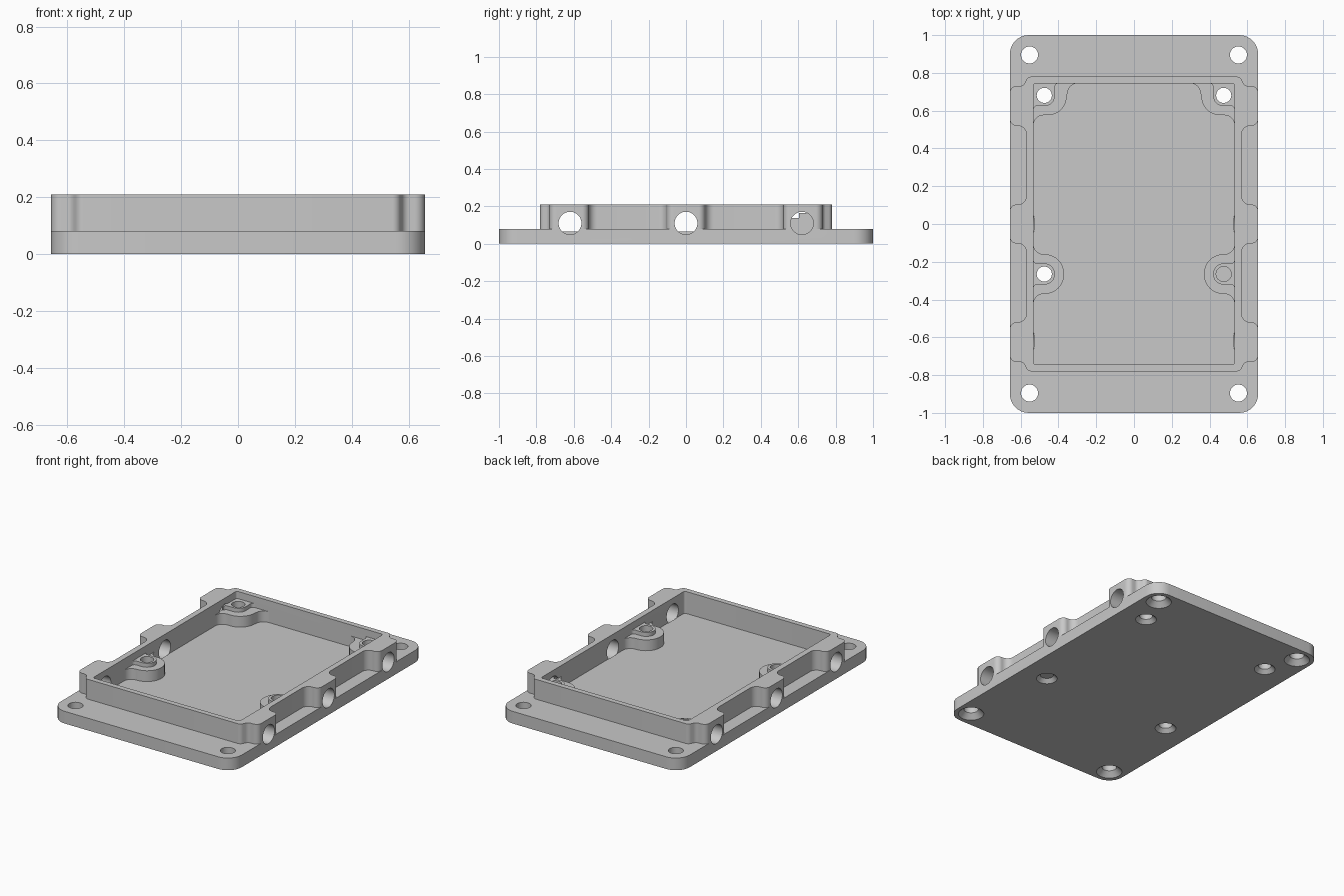
import bpy, bmesh, math
from mathutils import Vector, Matrix

if "Cube" in bpy.data.objects:
    bpy.data.objects.remove(bpy.data.objects["Cube"], do_unlink=True)

grey = bpy.data.materials.new("plain_grey")
grey.use_nodes = True
colour = (0.58, 0.58, 0.58, 1)
grey.diffuse_color = colour
grey.node_tree.nodes["Principled BSDF"].inputs["Base Color"].default_value = colour


def rounded(corners, steps=8):
    """Outline from (x, y, radius) corners, each rounded by a tangent arc."""
    out = []
    for i, (x, y, r) in enumerate(corners):
        p = Vector((x, y))
        if r == 0:
            out.append(p)
            continue
        a = (Vector(corners[i - 1][:2]) - p).normalized()
        b = (Vector(corners[(i + 1) % len(corners)][:2]) - p).normalized()
        half = a.angle(b) / 2
        centre = p + (a + b).normalized() * (r / math.sin(half))
        start = p + a * (r / math.tan(half)) - centre
        end = p + b * (r / math.tan(half)) - centre
        sweep = start.angle_signed(end)
        for k in range(steps + 1):
            out.append(centre + Matrix.Rotation(-sweep * k / steps, 2) @ start)
    return out


def finish(bm, name):
    bmesh.ops.recalc_face_normals(bm, faces=bm.faces)
    mesh = bpy.data.meshes.new(name)
    bm.to_mesh(mesh)
    bm.free()
    mesh.materials.append(grey)
    ob = bpy.data.objects.new(name, mesh)
    bpy.context.collection.objects.link(ob)
    return ob


def slab(name, outline, z0, z1, side=1):
    bm = bmesh.new()
    face = bm.faces.new([bm.verts.new((p.x * side, p.y, z0)) for p in outline])
    up = bmesh.ops.extrude_face_region(bm, geom=[face])["geom"]
    bmesh.ops.translate(bm, vec=(0, 0, z1 - z0),
                        verts=[v for v in up if isinstance(v, bmesh.types.BMVert)])
    return finish(bm, name)


def cone(name, centre, r1, r2, depth, turn=None):
    bm = bmesh.new()
    bmesh.ops.create_cone(bm, cap_ends=True, segments=48, radius1=r1, radius2=r2, depth=depth)
    if turn:
        bmesh.ops.rotate(bm, matrix=Matrix.Rotation(turn, 3, 'Y'), verts=bm.verts)
    bmesh.ops.translate(bm, vec=centre, verts=bm.verts)
    return finish(bm, name)


def combine(body, tool, operation):
    mod = body.modifiers.new("join", 'BOOLEAN')
    mod.operation, mod.object, mod.solver = operation, tool, 'EXACT'
    bpy.context.view_layer.objects.active = body
    bpy.ops.object.modifier_apply(modifier=mod.name)
    bpy.data.objects.remove(tool, do_unlink=True)


def box(x, y, r):
    return rounded([(x, y, r), (-x, y, r), (-x, -y, r), (x, -y, r)])


# Flanged base plate
EDGE, INNER, FLOOR = 0.657, 0.532, 0.066
body = slab("enclosure_body", box(EDGE, 1, 0.1), 0, 0.08)

# Wall outline with three side bosses, one quarter mirrored round
quarter = [(0.562, 0.78, 0.03), (0.586, 0.73, 0.03), (EDGE, 0.73, 0.035),
           (EDGE, 0.52, 0.035), (0.57, 0.52, 0.045), (0.57, 0.103, 0.045), (EDGE, 0.103, 0.035)]
right = quarter + [(x, -y, r) for x, y, r in reversed(quarter)]
left = [(-x, y, r) for x, y, r in reversed(right)]
combine(body, slab("wall", rounded(right + left), 0.03, 0.21), 'UNION')

# Tray cavity
combine(body, slab("cavity", box(INNER, 0.745, 0.015), FLOOR, 0.3), 'DIFFERENCE')

# Round ports through the side bosses
for side in (1, -1):
    for y in (-0.62, 0, 0.62):
        combine(body, cone("port", (side * 0.63, y, 0.11), 0.061, 0.061, 0.2, math.pi / 2),
                'DIFFERENCE')


def side_pad(y, r, f):
    """Pad growing from a side wall round a screw."""
    half = [(0.54, y + r + f, 0), (INNER, y + r + f, 0),
            (INNER, y + r, f * 0.95), (0.475 - r, y + r, r * 0.98)]
    return rounded(half + [(a, 2 * y - b, c) for a, b, c in reversed(half)])


def corner_pad(y, r, f, flare):
    """Pad filling a tray corner round a screw."""
    end = 0.475 - r - flare - f * 1.4
    return rounded([(0.54, 0.75, 0), (0.54, y - r - f, 0), (INNER, y - r - f, 0),
                    (INNER, y - r, f * 0.95), (0.475 - r, y - r, r * 0.95),
                    (0.475 - r - flare, 0.745, f), (end, 0.745, 0), (end, 0.75, 0)])


# Screw pads with a raised collar on each
SIDE_Y, CORNER_Y = -0.265, 0.681
for side in (1, -1):
    for r, f, flare, low, top in ((0.105, 0.056, 0.025, 0.03, 0.137),
                                  (0.056, 0.02, 0, 0.12, 0.163)):
        combine(body, slab("side_pad", side_pad(SIDE_Y, r, f), low, top, side), 'UNION')
        combine(body, slab("corner_pad", corner_pad(CORNER_Y, r, f, flare), low, top, side),
                'UNION')

# Screw holes, countersunk from below
for side in (1, -1):
    for x, y, r, sink in ((0.553, 0.895, 0.045, 0.078), (0.553, -0.895, 0.045, 0.078),
                          (0.475, CORNER_Y, 0.04, 0.064), (0.475, SIDE_Y, 0.04, 0.064)):
        depth = sink - r
        combine(body, cone("hole", (side * x, y, 0.1), r, r, 0.4), 'DIFFERENCE')
        slope = 0.01
        combine(body, cone("sink", (side * x, y, (depth - slope) / 2),
                           sink + slope, r, depth + slope), 'DIFFERENCE')

# Smooth round faces, keep crisp edges
bpy.ops.object.select_all(action='DESELECT')
body.select_set(True)
bpy.context.view_layer.objects.active = body
bpy.ops.object.shade_smooth_by_angle(angle=math.radians(30))
